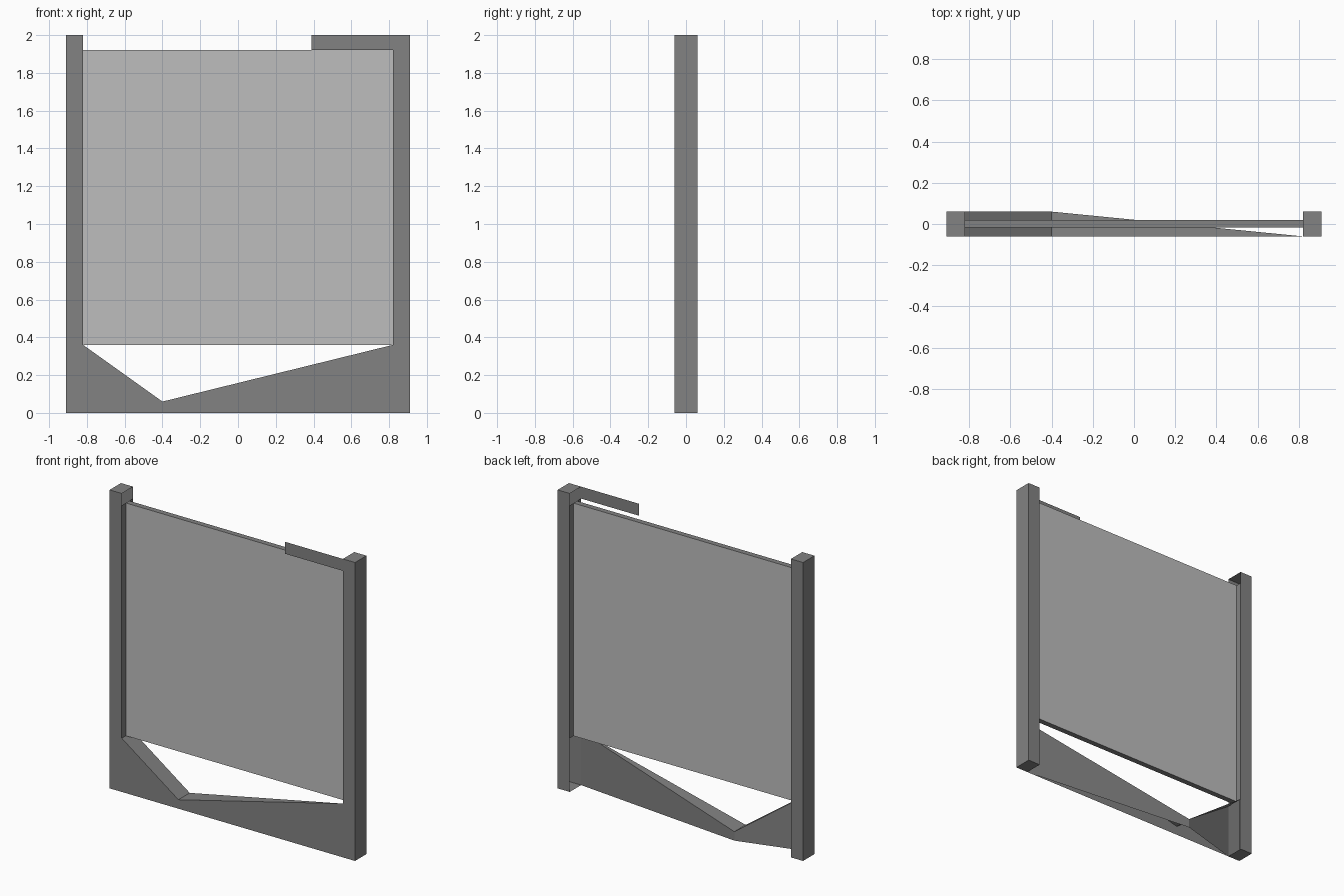
import bpy

if "Cube" in bpy.data.objects:
    bpy.data.objects.remove(bpy.data.objects["Cube"])

OUT, INN, D = 0.91, 0.82, 0.06      # post outer / inner x, half depth
LOW, HIGH, TOP = 0.36, 1.92, 2.0    # panel bottom, panel top, full height


def material(name, v):
    m = bpy.data.materials.new(name)
    m.diffuse_color = (v, v, v, 1)
    m.use_nodes = True
    m.node_tree.nodes["Principled BSDF"].inputs["Base Color"].default_value = m.diffuse_color
    return m


frame_grey = material("frame_grey", 0.225)
panel_grey = material("panel_light_grey", 0.515)


def build(name, verts, faces, mats):
    me = bpy.data.meshes.new(name)
    me.from_pydata(verts, [], faces)
    for m in mats:
        me.materials.append(m)
    ob = bpy.data.objects.new(name, me)
    bpy.context.collection.objects.link(ob)
    return ob


# Posts: open on the inner side above and below the panel opening
for name, s in (("left_post", -1), ("right_post", 1)):
    a, b = s * INN, s * OUT
    verts = [(x, y, z) for z in (0, TOP) for x, y in ((a, -D), (b, -D), (b, D), (a, D))]
    verts += [(a, -D, LOW), (a, D, LOW), (a, D, HIGH), (a, -D, HIGH)]
    faces = [(3, 2, 1, 0), (4, 5, 6, 7),                  # bottom, top
             (0, 1, 5, 4, 11, 8), (1, 2, 6, 5),           # front, outer side
             (2, 3, 9, 10, 7, 6), (8, 11, 10, 9)]         # back, inner side
    if s < 0:
        faces = [f[::-1] for f in faces]
    build(name, verts, faces, [frame_grey])

# Panel: light front and back, frame colour on its thin edges
xs, ys, zs = (-INN, INN), (-0.017, 0.02), (LOW, HIGH)
verts = [(x, y, z) for z in zs for x, y in
         ((xs[0], ys[0]), (xs[1], ys[0]), (xs[1], ys[1]), (xs[0], ys[1]))]
panel = build("panel", verts,
              [(3, 2, 1, 0), (4, 5, 6, 7), (0, 1, 5, 4), (2, 3, 7, 6)],
              [panel_grey, frame_grey])
for p in panel.data.polygons:
    p.material_index = 1 if abs(p.normal.z) > 0.5 else 0

# Remaining front strip of the top rail
build("top_rail_strip",
      [(0.39, -D, HIGH), (INN, -D, HIGH), (INN, -D, TOP), (0.39, -D, TOP)],
      [(0, 1, 2, 3)], [frame_grey])

# Broken lower board: flat front, sloping top, back walls meeting at the notch
N, NZ = -0.40, 0.06
verts = [(-INN, -D, 0), (N, -D, 0), (INN, -D, 0),
         (INN, -D, LOW), (N, -D, NZ), (-INN, -D, LOW),
         (N, D, 0), (N, D, NZ), (-INN, D, LOW)]
build("lower_board", verts,
      [(0, 1, 4, 5), (1, 2, 3, 4),      # front
       (5, 4, 7, 8), (4, 3, 7),         # sloping top
       (2, 6, 7, 3), (6, 0, 5, 7)],     # back walls
      [frame_grey])
